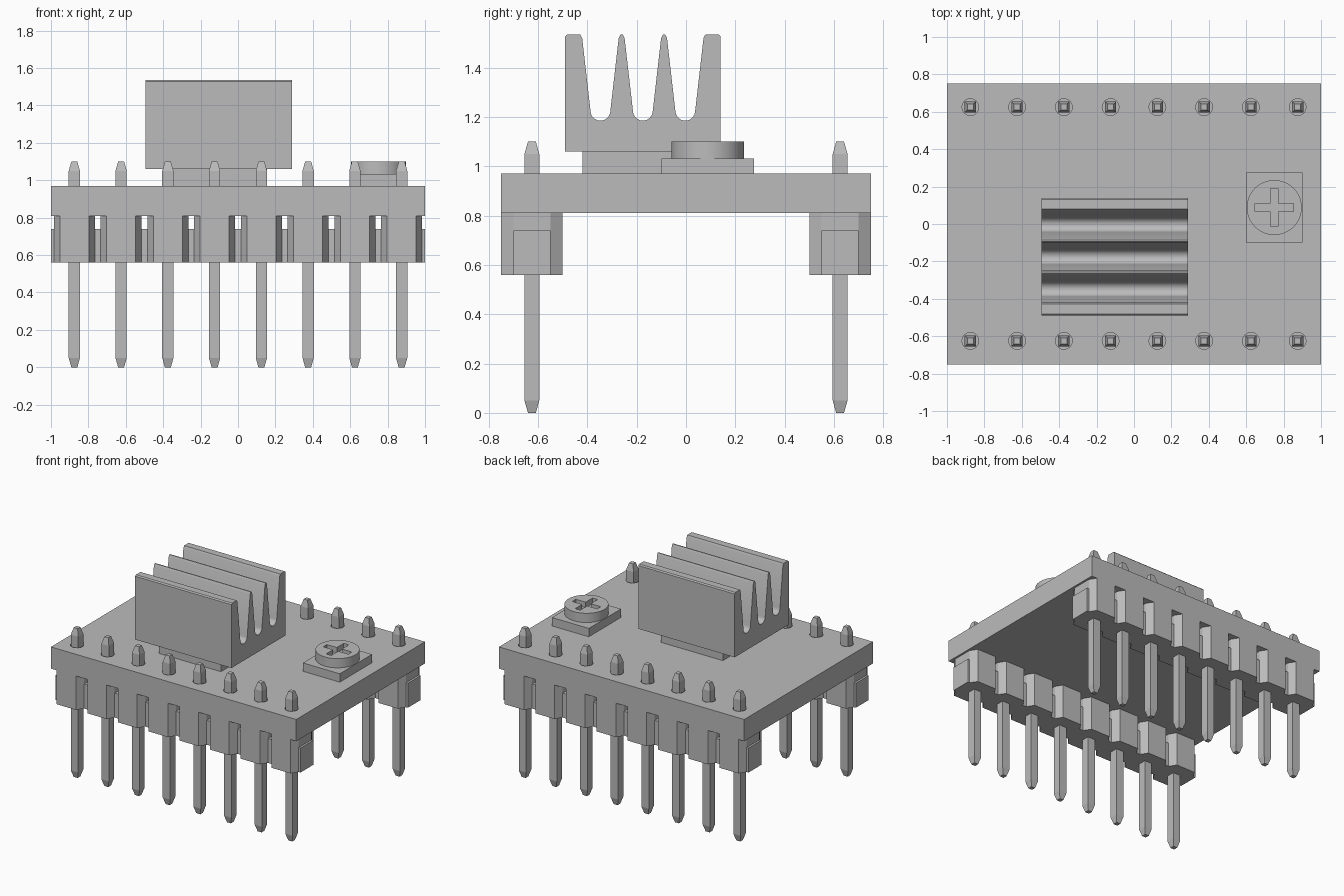
import bpy
import bmesh
import math
from mathutils import Matrix, Vector

if "Cube" in bpy.data.objects:
    bpy.data.objects.remove(bpy.data.objects["Cube"])

GREY = (0.5, 0.5, 0.5, 1)
grey = bpy.data.materials.new("plain_grey")
grey.use_nodes = True
grey.diffuse_color = GREY
for node in grey.node_tree.nodes:
    if node.type == "BSDF_PRINCIPLED":
        node.inputs["Base Color"].default_value = GREY


def finish(name, bm):
    bmesh.ops.recalc_face_normals(bm, faces=bm.faces)
    mesh = bpy.data.meshes.new(name)
    bm.to_mesh(mesh)
    bm.free()
    mesh.materials.append(grey)
    obj = bpy.data.objects.new(name, mesh)
    bpy.context.collection.objects.link(obj)
    return obj


def add_box(bm, lo, hi):
    lo, hi = Vector(lo), Vector(hi)
    mat = Matrix.Translation((lo + hi) / 2) @ Matrix.Diagonal((*(hi - lo), 1))
    bmesh.ops.create_cube(bm, size=1, matrix=mat)


def box(name, lo, hi):
    bm = bmesh.new()
    add_box(bm, lo, hi)
    return finish(name, bm)


def add_prism(bm, points, offset):
    """Extrude a closed 3D outline along an offset."""
    face = bm.faces.new([bm.verts.new(p) for p in points])
    top = bmesh.ops.extrude_face_region(bm, geom=[face])["geom"]
    verts = [v for v in top if isinstance(v, bmesh.types.BMVert)]
    bmesh.ops.translate(bm, verts=verts, vec=offset)


def circle(cx, cy, r, z, n):
    return [(cx + r * math.cos(math.tau * i / n),
             cy + r * math.sin(math.tau * i / n), z) for i in range(n)]


def smooth(obj):
    activate(obj)
    bpy.ops.object.shade_smooth_by_angle(angle=math.radians(35))


def activate(obj):
    bpy.ops.object.select_all(action="DESELECT")
    obj.select_set(True)
    bpy.context.view_layer.objects.active = obj


def cut(obj, cutter):
    mod = obj.modifiers.new("cut", "BOOLEAN")
    mod.operation = "DIFFERENCE"
    mod.solver = "EXACT"
    mod.object = cutter
    activate(obj)
    bpy.ops.object.modifier_apply(modifier=mod.name)
    bpy.data.objects.remove(cutter)


ROW = 0.625
PITCH = 0.25
BOARD_LOW, BOARD_TOP, HEADER_LOW = 0.81, 0.97, 0.56
pin_xs = [(i - 3.5) * PITCH for i in range(8)]

# Circuit board with a round hole for every pin
board = box("circuit_board", (-1, -0.75, BOARD_LOW), (1, 0.75, BOARD_TOP))
bm = bmesh.new()
for y in (-ROW, ROW):
    for x in pin_xs:
        add_prism(bm, circle(x, y, 0.045, BOARD_LOW - 0.1, 16), (0, 0, 0.4))
cut(board, finish("hole_cutter", bm))

# Two header strips: eight chamfered blocks on a lower rail, and tapered pins
for side, y in (("front", -ROW), ("back", ROW)):
    bm = bmesh.new()
    for x in pin_xs:
        quarter = [(0.11, 0.075), (0.078, 0.125)]
        outline = (quarter + [(-a, b) for a, b in reversed(quarter)]
                   + [(-a, -b) for a, b in quarter]
                   + [(a, -b) for a, b in reversed(quarter)])
        add_prism(bm, [(x + a, y + b, HEADER_LOW) for a, b in outline],
                  (0, 0, BOARD_LOW - HEADER_LOW))
    finish(side + "_header_blocks", bm)
    box(side + "_header_rail", (-1, y - 0.075, HEADER_LOW), (1, y + 0.075, 0.74))

    for number, x in enumerate(pin_xs, 1):
        bm = bmesh.new()
        rings = []
        for z, h in ((0, 0.016), (0.05, 0.03), (1.05, 0.03), (1.1, 0.016)):
            rings.append([bm.verts.new((x + h * a, y + h * b, z))
                          for a, b in ((1, 1), (-1, 1), (-1, -1), (1, -1))])
        bm.faces.new(rings[0])
        bm.faces.new(rings[-1])
        for low, high in zip(rings, rings[1:]):
            for i in range(4):
                j = (i + 1) % 4
                bm.faces.new((low[i], low[j], high[j], high[i]))
        finish(f"{side}_pin_{number}", bm)

# Chip under the heat sink
box("chip", (-0.35, -0.42, BOARD_TOP), (0.155, 0.07, 1.06))

# Finned heat sink: side profile with three rounded, tapering grooves
TOP = 1.535
profile = [(-0.49, 1.06), (-0.49, TOP - 0.008), (-0.482, TOP)]
for center in (-0.347, -0.175, -0.003):
    profile += [(center - 0.082, TOP), (center - 0.074, TOP - 0.015)]
    for i in range(13):
        a = math.pi + math.radians(8) + math.radians(164) * i / 12
        profile.append((center + 0.04 * math.cos(a), 1.225 + 0.04 * math.sin(a)))
    profile += [(center + 0.074, TOP - 0.015), (center + 0.082, TOP)]
profile += [(0.132, TOP), (0.14, TOP - 0.008), (0.14, 1.06)]
bm = bmesh.new()
add_prism(bm, [(-0.495, y, z) for y, z in profile], (0.785, 0, 0))
smooth(finish("heat_sink", bm))

# Adjustment screw with a cross slot on a square base
SX, SY = 0.75, 0.088
box("screw_base", (0.6, -0.1, BOARD_TOP), (0.9, 0.275, 1.032))
bm = bmesh.new()
add_prism(bm, circle(SX, SY, 0.147, 1.032, 48), (0, 0, 0.068))
screw = finish("screw_head", bm)
bm = bmesh.new()
s, l = 0.021, 0.102
arm = [(l, -s), (l, s), (s, s)]
cross = []
for turn in range(4):
    c, d = round(math.cos(turn * math.pi / 2)), round(math.sin(turn * math.pi / 2))
    cross += [(SX + c * a - d * b, SY + d * a + c * b, 1.06) for a, b in arm]
add_prism(bm, cross, (0, 0, 0.1))
cut(screw, finish("slot_cutter", bm))
smooth(screw)
